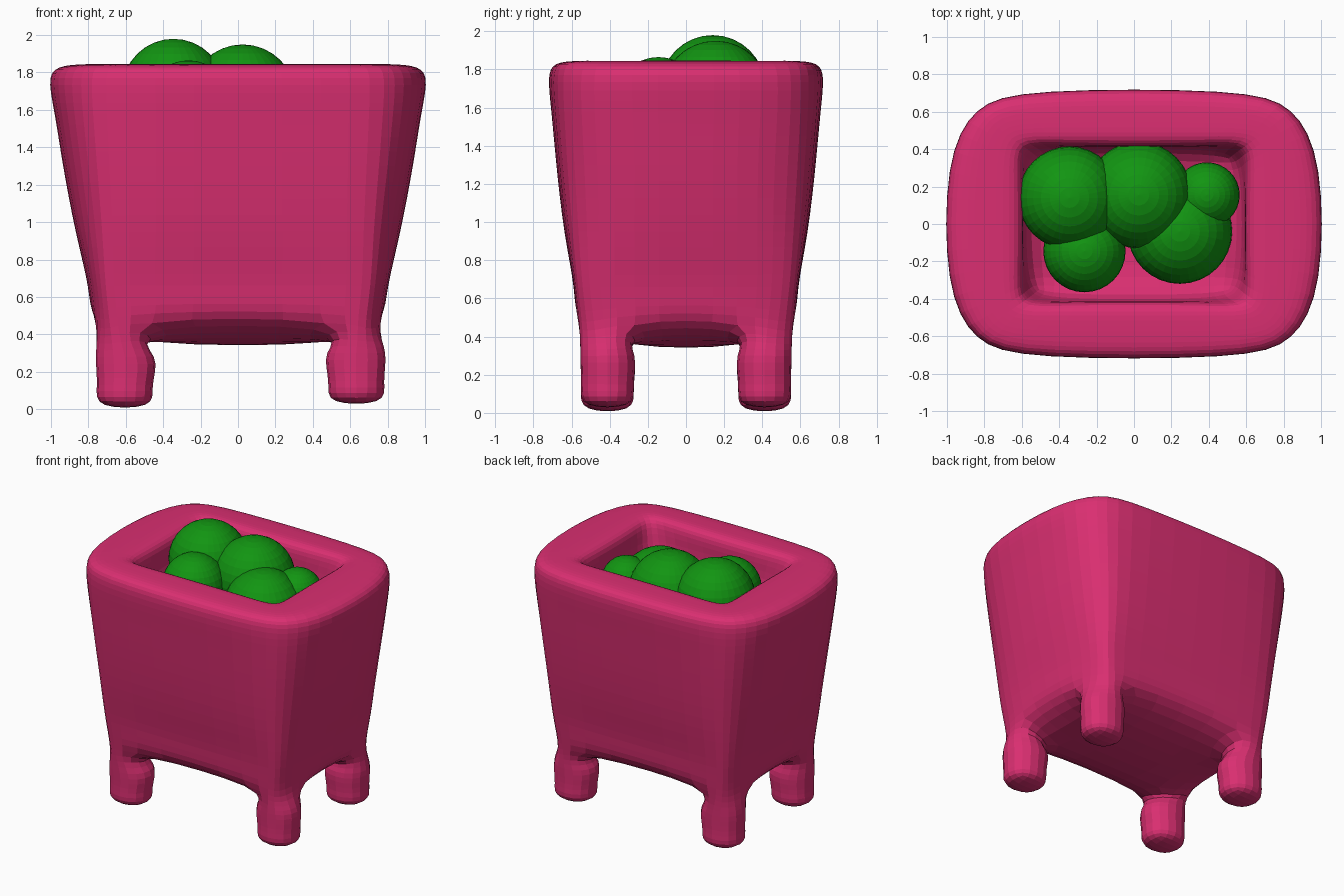
import bpy, bmesh
from mathutils import Vector

if "Cube" in bpy.data.objects:
    bpy.data.objects.remove(bpy.data.objects["Cube"])


def material(name, color):
    m = bpy.data.materials.new(name)
    m.diffuse_color = (*color, 1)
    m.use_nodes = True
    m.node_tree.nodes["Principled BSDF"].inputs["Base Color"].default_value = m.diffuse_color
    return m


pink = material("pink", (0.70, 0.028, 0.165))
green = material("green", (0.006, 0.30, 0.006))

bm = bmesh.new()


def ring(z, X, Y, k, cx, cy, dz=0.0):
    """Twelve points round a rounded rectangle: corners plus two cuts a side."""
    xs, ys, e = X * k, Y * k, 0.988
    pts = [(-xs, -ys, z - dz), (-cx, -Y * e, z), (cx, -Y * e, z),
           (xs, -ys, z - dz), (X * e, -cy, z), (X * e, cy, z),
           (xs, ys, z - dz), (cx, Y * e, z), (-cx, Y * e, z),
           (-xs, ys, z - dz), (-X * e, cy, z), (-X * e, -cy, z)]
    return [bm.verts.new(p) for p in pts]


def inner(z, x, y):
    return [bm.verts.new(p) for p in ((-x, -y, z), (x, -y, z), (x, y, z), (-x, y, z))]


# Body cage: outer wall, rolled rim, then down into the recess
rows = [ring(0.46, 0.765, 0.555, 0.93, 0.46, 0.27, 0.03),
        ring(0.66, 0.805, 0.595, 0.91, 0.44, 0.27),
        ring(0.95, 0.865, 0.64, 0.88, 0.44, 0.27),
        ring(1.30, 0.93, 0.68, 0.86, 0.44, 0.27),
        ring(1.58, 0.975, 0.705, 0.85, 0.44, 0.28),
        ring(1.77, 0.995, 0.714, 0.84, 0.44, 0.28),
        ring(1.835, 0.92, 0.66, 0.86, 0.42, 0.26),
        ring(1.845, 0.78, 0.55, 0.90, 0.38, 0.24),
        ring(1.835, 0.65, 0.455, 0.94, 0.32, 0.21),
        ring(1.74, 0.60, 0.42, 0.93, 0.28, 0.19),
        ring(1.55, 0.55, 0.38, 0.92, 0.26, 0.17)]
for a, b in zip(rows, rows[1:]):
    for i in range(12):
        j = (i + 1) % 12
        bm.faces.new((a[i], a[j], b[j], b[i]))

# Recess floor and underside
for r, n, legs in ((rows[-1], inner(1.48, 0.24, 0.15), False),
                   (rows[0], inner(0.36, 0.45, 0.27), True)):
    bm.faces.new(n)
    for q in range(4):
        c = 3 * q
        bm.faces.new((r[c + 1], r[c + 2], n[(q + 1) % 4], n[q]))
        loop = [r[c], r[c + 1], n[q], r[c - 1]]
        if not legs:
            bm.faces.new(loop)
            continue
        # Leg grown from each corner of the underside
        sx = -1 if q in (0, 3) else 1
        sy = -1 if q < 2 else 1
        cx, lift = (-0.605, 0.0) if sx < 0 else (0.632, 0.02)
        signs = [(1, 1), (-1, 1), (-1, -1), (1, -1)]
        if q % 2:
            signs[1], signs[3] = signs[3], signs[1]
        for z, hx, hy in ((0.28, 0.113, 0.103), (0.13, 0.108, 0.100), (0.03, 0.088, 0.080)):
            new = [bm.verts.new((cx + sx * u * hx, sy * (0.412 + v * hy), z + lift))
                   for u, v in signs]
            for i in range(4):
                j = (i + 1) % 4
                bm.faces.new((loop[i], loop[j], new[j], new[i]))
            loop = new
        bm.faces.new(loop)
bmesh.ops.recalc_face_normals(bm, faces=bm.faces[:])


# Push the cage outward until the smoothed surface passes through the points
def limit(v):
    n = len(v.link_edges)
    total = v.co * n * n
    for e in v.link_edges:
        total += e.other_vert(v).co * 4
    for f in v.link_faces:
        vs = list(f.verts)
        total += vs[(vs.index(v) + 2) % 4].co
    return total / (n * (n + 5))


target = [v.co.copy() for v in bm.verts]
for _ in range(10):
    moves = [t - limit(v) for v, t in zip(bm.verts, target)]
    for v, d in zip(bm.verts, moves):
        v.co += d

mesh = bpy.data.meshes.new("planter_body")
bm.to_mesh(mesh)
bm.free()
mesh.materials.append(pink)
body = bpy.data.objects.new("planter_body", mesh)
bpy.context.collection.objects.link(body)
sub = body.modifiers.new("smooth", 'SUBSURF')
sub.levels = sub.render_levels = 2

# Green balls heaped in the recess
balls = [(-0.345, 0.14, 1.705, 0.275), (0.025, 0.155, 1.665, 0.285),
         (0.39, 0.155, 1.64, 0.175), (-0.265, -0.145, 1.645, 0.22),
         (0.245, -0.04, 1.56, 0.28)]
for i, (x, y, z, r) in enumerate(balls):
    bpy.ops.mesh.primitive_uv_sphere_add(segments=32, ring_count=16, radius=r, location=(x, y, z))
    ball = bpy.context.object
    ball.name = f"green_ball_{i + 1}"
    ball.data.materials.append(green)
